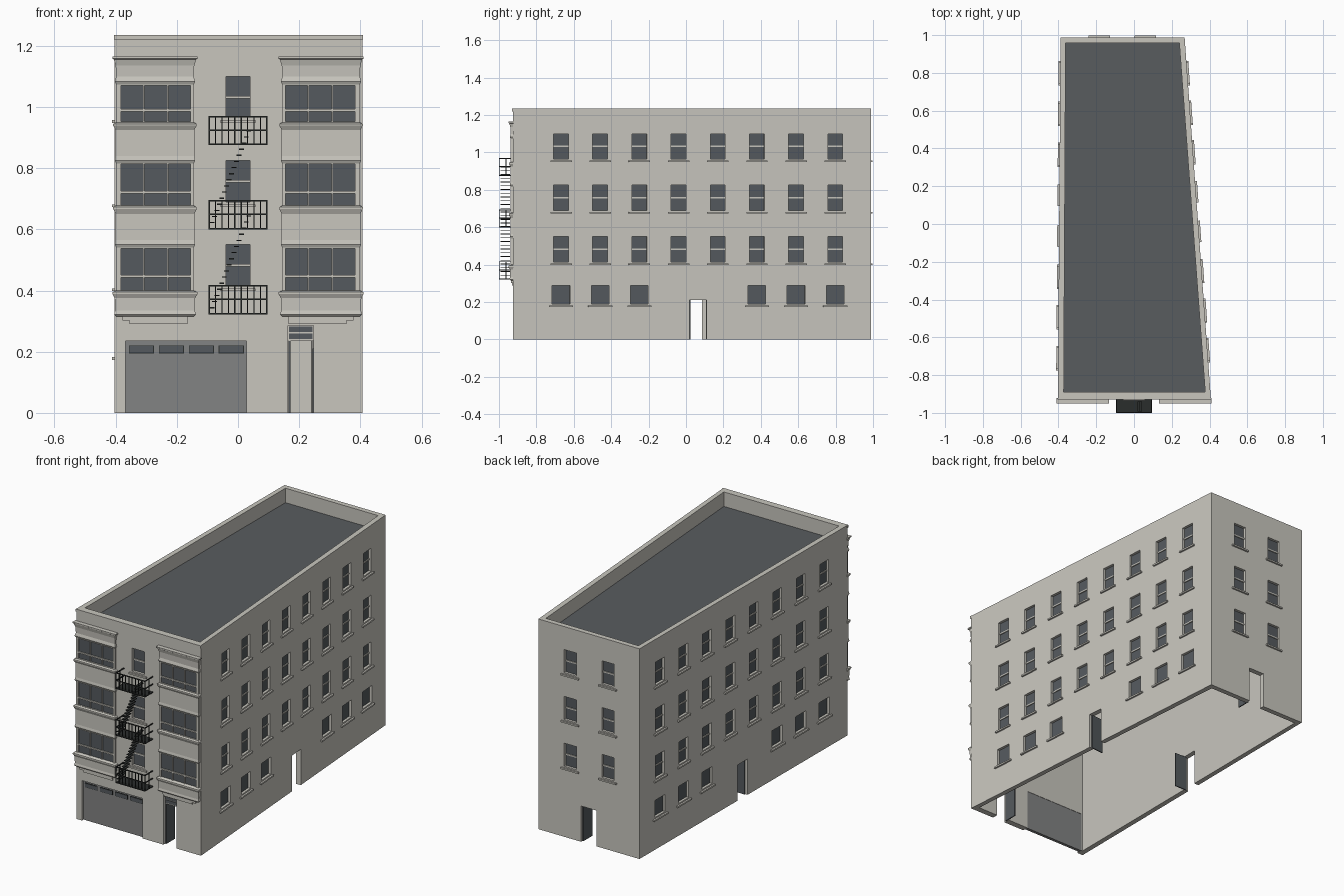
import bpy, bmesh
from mathutils import Matrix, Vector

cube = bpy.data.objects.get("Cube")
if cube:
    bpy.data.objects.remove(cube)


def material(name, rgb):
    col = [((c / 255 + 0.055) / 1.055) ** 2.4 for c in rgb] + [1]
    m = bpy.data.materials.new(name)
    m.use_nodes = True
    m.diffuse_color = col
    m.node_tree.nodes["Principled BSDF"].inputs["Base Color"].default_value = col
    return m


STUCCO = material("warm_grey_stucco", (200, 198, 190))
GLASS = material("dark_glass", (85, 90, 94))
ROOFING = material("slate_roofing", (88, 92, 95))
DOOR = material("mid_grey_door", (130, 131, 131))
IRON = material("black_iron", (42, 45, 44))


def finish(bm, name, mat):
    bmesh.ops.recalc_face_normals(bm, faces=bm.faces)
    me = bpy.data.meshes.new(name)
    bm.to_mesh(me)
    bm.free()
    me.materials.append(mat)
    ob = bpy.data.objects.new(name, me)
    bpy.context.collection.objects.link(ob)
    return ob


def loft(bm, rings, closed=False):
    """Skin a stack of four-sided rings, capped or joined end to start."""
    vs = [[bm.verts.new(p) for p in r] for r in rings]
    for a, b in zip(vs, vs[1:] + (vs[:1] if closed else [])):
        for i in range(4):
            j = (i + 1) % 4
            bm.faces.new((a[i], a[j], b[j], b[i]))
    if not closed:
        bm.faces.new(vs[0][::-1])
        bm.faces.new(vs[-1])


def box(bm, wall, u, d, z):
    """Box in wall space: u along the wall, d outward, z up."""
    mid = Vector([(r[0] + r[1]) / 2 for r in (u, d, z)])
    size = [abs(r[1] - r[0]) for r in (u, d, z)]
    bmesh.ops.create_cube(bm, size=1, matrix=wall @ Matrix.Translation(mid) @ Matrix.Diagonal((*size, 1)))


def carve(ob, bm):
    cutter = finish(bm, "cutter", STUCCO)
    cutter.hide_render = True
    mod = ob.modifiers.new("openings", "BOOLEAN")
    mod.operation, mod.solver, mod.object = "DIFFERENCE", "EXACT", cutter
    bpy.context.view_layer.objects.active = ob
    bpy.ops.object.modifier_apply(modifier=mod.name)
    bpy.data.objects.remove(cutter)


# Wall frames
FRONT, BACK, H = -0.925, 0.988, 1.235
outer = [(-0.403, FRONT), (0.407, FRONT), (0.268, BACK), (-0.389, BACK)]
inner = [(-0.372, -0.89), (0.377, -0.89), (0.24, 0.958), (-0.362, 0.958)]


def frame(a, b, horizontal_axis):
    a, b = Vector(a), Vector(b)
    t = (b - a).normalized()
    n = Vector((t.y, -t.x))
    if t[horizontal_axis] < 0:
        t = -t
    origin = a.lerp(b, -a[horizontal_axis] / (b - a)[horizontal_axis])
    return Matrix(((t.x, n.x, 0, origin.x), (t.y, n.y, 0, origin.y), (0, 0, 1, 0), (0, 0, 0, 1)))


front = frame(outer[0], outer[1], 0)
left = frame(outer[1], outer[2], 1)
back = frame(outer[2], outer[3], 0)
right = frame(outer[3], outer[0], 1)

# Hollow wall shell and roof deck
bm = bmesh.new()
loft(bm, [[(*p, z) for p in ring] for ring, z in ((outer, 0), (outer, H), (inner, H), (inner, 0))], True)
walls = finish(bm, "walls", STUCCO)
bm = bmesh.new()
loft(bm, [[(*p, z) for p in inner] for z in (1.13, 1.15)])
finish(bm, "roof_deck", ROOFING)

cuts, glass, trim, leaves = (bmesh.new() for _ in range(4))
FLOORS = (0.415, 0.69, 0.965)


def window(wall, u, z0, w=0.08, h=0.135, sash=True):
    span = (u - w / 2, u + w / 2)
    box(cuts, wall, span, (-0.022, 0.02), (z0, z0 + h))
    box(glass, wall, span, (-0.024, -0.015), (z0, z0 + h))
    if sash:
        mid = z0 + h / 2
        box(trim, wall, span, (-0.02, -0.01), (mid - 0.004, mid + 0.004))
    box(trim, wall, (u - w / 2 - 0.017, u + w / 2 + 0.017), (-0.005, 0.01), (z0 - 0.017, z0 - 0.008))


def doorway(wall, u0, u1, h, hinge):
    box(cuts, wall, (u0, u1), (-0.06, 0.03), (-0.02, h))
    # Leaf standing open, at right angles to the wall
    leaf_h = min(h, 0.235)
    box(leaves, wall, (hinge - 0.003, hinge + 0.003), (-0.095, -0.015), (0, leaf_h))


# Windows and doors on the side and back walls
for wall, first, step in ((left, -0.67, 0.21), (right, -0.71, 0.2155)):
    for i in range(8):
        for z in FLOORS:
            window(wall, first + i * step, z)
        if i not in (3, 4):
            window(wall, first + i * step, 0.19, 0.095, 0.1, False)
doorway(left, 0.02, 0.11, 0.21, 0.023)
doorway(right, -0.005, 0.085, 0.21, -0.002)
for z in FLOORS:
    for u in (-0.185, 0.06):
        window(back, u, z)
    window(front, 0, z)
doorway(back, -0.11, -0.01, 0.21, -0.013)

# Front entrance with transom
doorway(front, 0.163, 0.247, 0.285, 0.168)
box(trim, front, (0.163, 0.247), (-0.033, -0.018), (0.235, 0.285))
for z in (0.242, 0.265):
    box(glass, front, (0.167, 0.243), (-0.02, -0.014), (z, z + 0.018))

# Garage door with a row of lights
box(cuts, front, (-0.367, 0.028), (-0.06, 0.03), (-0.02, 0.235))
bm = bmesh.new()
box(bm, front, (-0.367, 0.028), (-0.033, -0.015), (0, 0.235))
finish(bm, "garage_door", DOOR)
frames = bmesh.new()
for i in range(4):
    u = -0.357 + i * 0.098
    box(frames, front, (u, u + 0.082), (-0.017, -0.013), (0.194, 0.221))
    box(glass, front, (u + 0.003, u + 0.079), (-0.016, -0.011), (0.197, 0.218))
finish(frames, "garage_light_frames", IRON)
carve(walls, cuts)

# Front cornice band
box(trim, front, (-0.405, 0.409), (-0.005, 0.005), (1.22, H))

# Bays: (height, flare) rings, then pane openings
PROFILE = [(0.315, 0), (0.322, 0.007), (0.335, 0.004), (0.375, 0.005), (0.388, 0.012), (0.395, 0.012),
           (0.4, 0), (0.54, 0), (0.55, 0.005), (0.565, 0.002), (0.65, 0.002), (0.667, 0.01), (0.673, 0.01),
           (0.678, 0), (0.815, 0), (0.825, 0.005), (0.84, 0.002), (0.925, 0.002), (0.939, 0.01), (0.945, 0.01),
           (0.95, 0), (1.073, 0), (1.083, 0.005), (1.1, 0), (1.135, 0.002), (1.155, 0.008), (1.158, 0.013),
           (1.165, 0.013)]
BAY_ROWS = ((0.4, 0.443, 0.451, 0.538), (0.68, 0.718, 0.726, 0.813), (0.953, 0.985, 0.993, 1.07))
for side, s in (("right", -1), ("left", 1)):
    a, b = sorted((s * 0.145, s * 0.398))
    bm = bmesh.new()
    loft(bm, [[(a - e, FRONT + 0.004, z), (b + e, FRONT + 0.004, z),
               (b + e, FRONT - 0.012 - e, z), (a - e, FRONT - 0.012 - e, z)] for z, e in PROFILE])
    bay = finish(bm, side + "_bay", STUCCO)
    panes = bmesh.new()
    for z0, z1, z2, z3 in BAY_ROWS:
        for i in range(3):
            u = s * 0.269 - 0.114 + i * 0.0775
            for z in ((z0, z1), (z2, z3)):
                box(panes, front, (u, u + 0.073), (0.002, 0.05), z)
                box(glass, front, (u, u + 0.073), (0, 0.005), z)
    carve(bay, panes)
    # Stepped corbel under the bay
    for lo, hi, d, z in ((0.165, 0.377, 0.01, 0.302), (0.165, 0.354, 0.006, 0.29)):
        box(trim, front, (s * lo, s * hi), (-0.003, d), (z, z + 0.014))

finish(glass, "window_glass", GLASS)
finish(trim, "sills_and_trim", STUCCO)
finish(leaves, "open_door_leaves", GLASS)

# Fire escape: balconies and stair flights
iron = bmesh.new()
OUT, HALF, T = 0.075, 0.096, 0.005
for n, z in enumerate((0.322, 0.6, 0.875)):
    box(iron, front, (-HALF, HALF), (0, OUT), (z, z + T))
    for dz in (0.047, 0.091):
        rail = (z + dz, z + dz + T)
        box(iron, front, (-HALF, HALF), (OUT - T, OUT), rail)
        for s in (-1, 1):
            box(iron, front, (s * HALF, s * (HALF - T)), (0, OUT), rail)
    for i in range(10):
        u = -HALF + 0.002 + i * (2 * HALF - 0.004) / 9
        box(iron, front, (u - 0.002, u + 0.002), (OUT - 0.004, OUT), (z, z + 0.095))
    for s in (-1, 1):
        box(iron, front, (s * HALF, s * (HALF - 0.004)), (0.035, 0.039), (z, z + 0.095))
    if n < 2:
        for i in range(16):
            u, h = -0.085 + i * 0.008, z + 0.02 + i * 0.02
            box(iron, front, (u - 0.008, u + 0.008), (0.015, 0.068), (h, h + 0.004))
finish(iron, "fire_escape", IRON)
